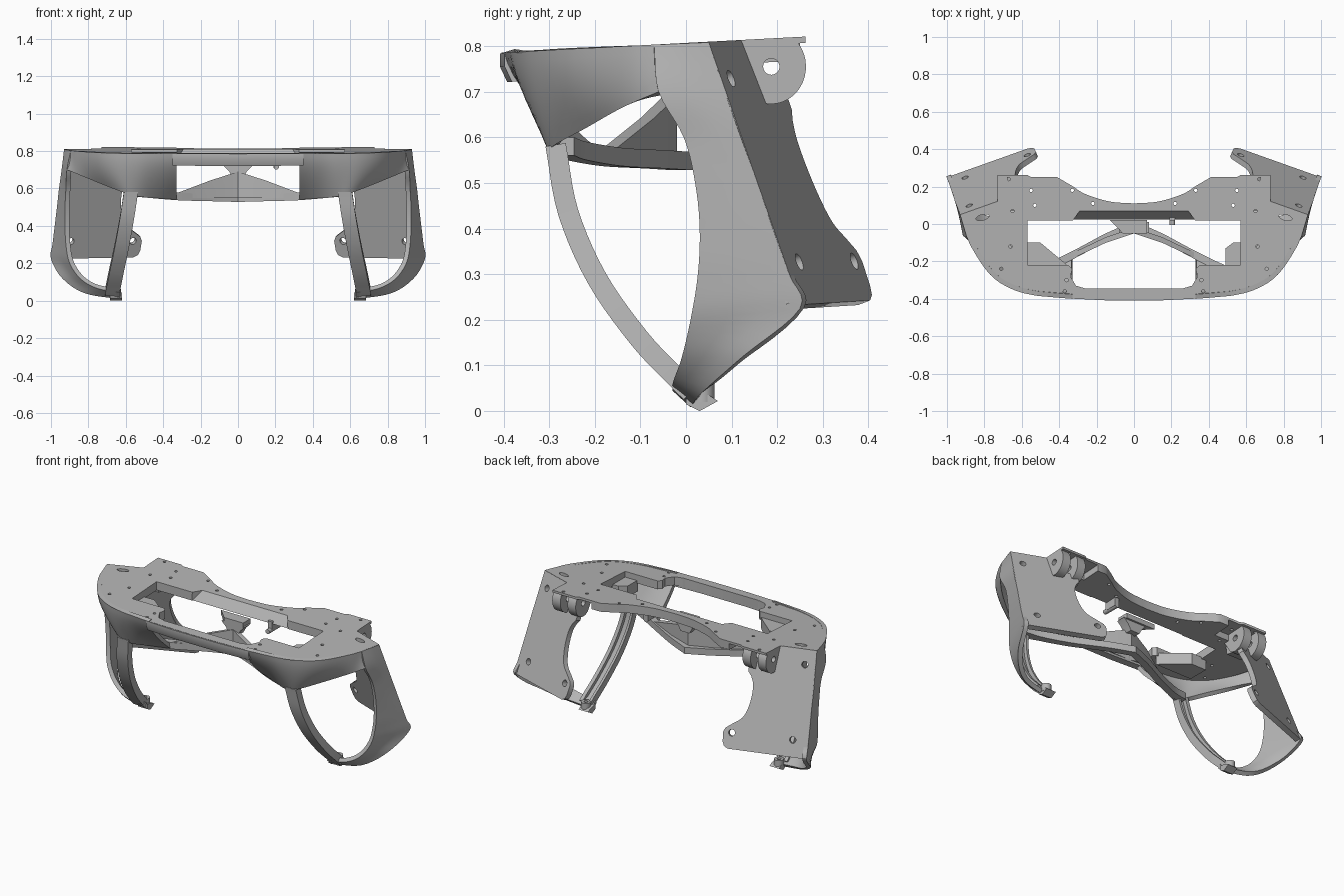
import bpy, bmesh, math
from mathutils import Vector

cube = bpy.data.objects.get("Cube")
if cube:
    bpy.data.objects.remove(cube)

grey = bpy.data.materials.new("light_grey")
grey.use_nodes = True
grey.diffuse_color = (0.46, 0.46, 0.46, 1)
grey.node_tree.nodes["Principled BSDF"].inputs["Base Color"].default_value = (0.46, 0.46, 0.46, 1)
parts = []


def smooth(pts, n=5):
    """Catmull-Rom curve through the points."""
    p = [Vector(q) for q in pts]
    p = [2 * p[0] - p[1]] + p + [2 * p[-1] - p[-2]]
    out = []
    for i in range(1, len(p) - 2):
        a, b, c, d = p[i - 1:i + 3]
        for k in range(n):
            t = k / n
            out.append(0.5 * (2 * b + (c - a) * t + (2 * a - 5 * b + 4 * c - d) * t ** 2
                              + (3 * b - a - 3 * c + d) * t ** 3))
    return out + [p[-2]]


def make(name, rows, closed=True, keep=True):
    """Loft rows of points: closed capped solid, or an open sheet."""
    bm = bmesh.new()
    vs = [[bm.verts.new(p) for p in r] for r in rows]
    n = len(rows[0])
    for a, b in zip(vs, vs[1:]):
        for i in range(n if closed else n - 1):
            j = (i + 1) % n
            bm.faces.new((a[i], a[j], b[j], b[i]))
    if closed:
        bm.faces.new(vs[0])
        bm.faces.new(vs[-1])
        bmesh.ops.recalc_face_normals(bm, faces=bm.faces)
    me = bpy.data.meshes.new(name)
    bm.to_mesh(me)
    bm.free()
    ob = bpy.data.objects.new(name, me)
    bpy.context.collection.objects.link(ob)
    me.materials.append(grey)
    if keep:
        parts.append(ob)
    return ob


def along_z(u, v, w):
    return (u, v, w)


def along_x(y, z, x):
    return (x, y, z)


def along_y(x, z, y):
    return (x, y, z)


def top(x, y, z=0.0):
    """Slightly sloping deck plane."""
    return (x, y, 0.807 + 0.053 * y + z)


def prism(name, poly, a, b, place=along_z, keep=True):
    return make(name, [[place(u, v, w) for u, v in poly] for w in (a, b)], keep=keep)


def circle(x, y, r, n=20, stretch=1.0, turn=0.0):
    c, s = math.cos(turn), math.sin(turn)
    pts = [(r * stretch * math.cos(k * math.tau / n), r * math.sin(k * math.tau / n)) for k in range(n)]
    return [(x + u * c - v * s, y + u * s + v * c) for u, v in pts]


def bake(ob):
    dg = bpy.context.evaluated_depsgraph_get()
    me = bpy.data.meshes.new_from_object(ob.evaluated_get(dg))
    ob.modifiers.clear()
    ob.data = me


def cut(ob, cutters):
    for c in cutters:
        m = ob.modifiers.new("cut", 'BOOLEAN')
        m.operation, m.solver, m.object = 'DIFFERENCE', 'EXACT', c
    bake(ob)
    for c in cutters:
        bpy.data.objects.remove(c)


def mirror(ob):
    ob.modifiers.new("mirror", 'MIRROR')
    bake(ob)


def sheet(name, rows, thick, centre):
    """Open sheet thickened inward, away from its outer side, and mirrored."""
    ob = make(name, rows, closed=False)
    me = ob.data
    if sum((f.center - Vector(centre)).dot(f.normal) * f.area for f in me.polygons) < 0:
        me.flip_normals()
    s = ob.modifiers.new("thickness", 'SOLIDIFY')
    s.thickness, s.offset = thick, -1
    mirror(ob)


def both(half):
    """Close a half outline (from front centre to rear centre) by mirroring."""
    return half + [(-x, y) for x, y in reversed(half) if abs(x) > 1e-4]


# Deck plate with its openings, chamfered slot and screw holes
rim = [tuple(p) for p in smooth([(.35, -.397), (.55, -.378), (.67, -.34), (.77, -.27), (.86, -.14),
                                 (.905, -.03), (.93, .05)], 4)]
back = [(.73, .12), (.73, .262), (.57, .262), (.55, .25)]
arc = [tuple(p) for p in smooth([(.41, .25), (.33, .203), (.26, .16), (.13, .12), (0, .11)], 4)]
outline = both([(0, -.405)] + rim + back + arc)
under = [(x * .955, y * .955) if y < .06 else (x, y) for x, y in outline]
deck = make("deck_plate", [[top(x, y, -.052) for x, y in under], [top(x, y) for x, y in outline]])
hole = [(0, -.345), (.26, -.345), (.31, -.33), (.34, -.28), (.33, -.24), (.35, -.22),
        (.57, -.22), (.57, .02), (0, .02)]
cutters = [prism("opening_cutter", both(hole), -.2, .1, top, False)]
cutters.append(make("slot_cutter", [
    [top(x, y, z) for x, y in both([(0, 0), (.34, 0), (w, d)])]
    for z, w, d in ((-.057, .33, .02), (.002, .29, .07))], keep=False))
for s in (1, -1):
    for x, y in ((.36, -.3), (.37, -.36), (.71, -.24), (.66, -.12), (.65, .07), (.55, .18),
                 (.53, .1), (.33, .18), (.22, .11), (.67, .24)):
        cutters.append(prism("screw_cutter", circle(s * x, y, .009, 12), -.1, .05, top, False))
    cutters.append(prism("slot_hole_cutter", circle(s * .81, .035, .015, 20, 2.4, -s * .25),
                         -.1, .05, top, False))
    # Hinge pocket under the rear corner
    cutters.append(prism("pocket_cutter", [(s * .47, .13), (s * .8, .13), (s * .8, .3), (s * .47, .3)],
                         -.1, -.014, top, False))
cut(deck, cutters)

# Curved cheeks sweeping down and inward from the deck edge to the chevron
tops = smooth([(.894, -.07, 0), (.86, -.14, 0), (.77, -.27, 0), (.67, -.34, 0),
               (.55, -.378, 0), (.45, -.39, 0), (.33, -.4, 0)])
lows = smooth([(.915, -.06, .7), (.83, -.14, .665), (.72, -.22, .62),
               (.61, -.295, .578), (.53, -.29, .557), (.43, -.24, .548), (.33, -.19, .54)])
cheek = []
for t, b in zip(tops, lows):
    a = Vector(top(t.x, t.y))
    mid = Vector((a.x, a.y, a.z - .075)).lerp(b, .1)
    cheek.append([a * (1 - k) ** 2 + mid * 2 * k * (1 - k) + b * k * k for k in [i / 8 for i in range(9)]])
sheet("cheek_shells", cheek, .025, (.5, .1, .75))

# Front bar above the wide mouth opening
bar = [(-.408, -.002), (-.408, -.03), (-.392, -.065), (-.35, -.065), (-.35, -.002)]
make("front_bar", [[top(x, y + (.01 if abs(x) > .2 else 0), z) for y, z in bar] for x in (-.35, -.15, .15, .35)])

# Outer posts, curling inward to the feet
front = smooth([(.894, -.07, .803), (.915, -.06, .7), (.92, -.005, .6), (.925, .02, .5), (.925, .03, .4),
                (.92, .026, .3), (.9, .01, .2), (.84, -.01, .115), (.75, -.028, .065), (.63, -.03, .045)])
rear = smooth([(.93, .05, .808), (.943, .085, .7), (.957, .12, .6), (.968, .157, .5), (.98, .19, .4),
               (.992, .226, .3), (1, .25, .225), (.94, .125, .12), (.82, .035, .04), (.63, .01, .008)])
sheet("outer_posts", [[f.lerp(r, k / 3) for k in range(4)] for f, r in zip(front, rear)],
      .025, (.6, .1, .45))

# Rear panels lying in a tilted plane
P0, U, V = Vector((.93, .05, .808)), Vector((-.45, .16, .01)), Vector((.07, .2, -.575))
N = V.cross(U).normalized()
N = N if N.y > 0 else -N


def on_panel(s, t, w):
    return P0 + U * s + V * t + N * w


edge = [tuple(p) for p in smooth([(1.01, .81), (.93, .765), (.82, .7), (.76, .6), (.73, .48), (.73, .38),
                                  (.76, .31)], 4)]
panel = prism("rear_panels", [(0, 0), (0, .98), (.02, 1), (.96, 1), (1.01, .98), (1.03, .94), (1.035, .85)]
              + edge + [(.8, .27), (.8, .2), (.5, .12), (.44, 0)], -.03, 0, on_panel)
cut(panel, [make("panel_hole_cutter", [[on_panel(s, t, w) for s, t in circle(s0, t0, .031, 20, 1.25)]
                                       for w in (-.06, .03)], keep=False)
            for s0, t0 in ((.19, .84), (.93, .85), (.13, .14))])
mirror(panel)

# Hinge lugs with a bore
lug = [(.07, .8), (.245, .816)] + [(.187 + .076 * math.cos(a), .755 + .082 * math.sin(a))
                                   for a in [math.radians(38 - 9 * k) for k in range(19)]]
for name, a, b in (("outer_hinge_lugs", .675, .73), ("inner_hinge_lugs", .57, .625)):
    ob = prism(name, lug, a, b, along_x)
    cut(ob, [prism("bore_cutter", circle(.187, .755, .018), .5, .8, along_x, False)])
    mirror(ob)
mirror(prism("hinge_webs", [(.08, .71), (.13, .70), (.15, .78), (.07, .78)], .6, .7, along_x))

# Front struts bowing down to the feet
path = smooth([(.572, -.308, .58), (.595, -.28, .43), (.622, -.215, .28), (.65, -.12, .145),
               (.668, -.035, .055), (.672, -.005, .025)])
rows = []
for i, p in enumerate(path):
    d = (path[min(i + 1, len(path) - 1)] - path[max(i - 1, 0)]).normalized()
    n = Vector((0, -d.z, d.y)).normalized() * .045
    w = Vector((.038, 0, 0))
    rows.append([p - w, p + w, p + w + n, p + w * .4 + n, p + w * .4 + n * .5, p - w * .6 + n * .5,
                 p - w * .6 + n, p - w + n])
mirror(make("front_struts", rows))

# Feet with round bosses
mirror(prism("foot_tabs", [(.0, .015), (.03, 0), (.07, .022), (.05, .035), (.0, .045)], .62, .685, along_x))
boss = prism("foot_bosses", circle(.66, .035, .028), .02, .065)
cut(boss, [prism("boss_cutter", circle(.66, .035, .012), .03, .1, keep=False)])
mirror(boss)

# Chevron under the deck: curved band, gusset walls and apex post
band = smooth([(.58, -.29, .56), (.48, -.262, .55), (.32, -.185, .537), (.15, -.095, .532), (0, -.03, .528)])
mirror(make("chevron_band", [[p, p + Vector((0, .045, 0)), p + Vector((0, .045, .04)), p + Vector((0, 0, .04))]
                             for p in band]))
mirror(make("chevron_gussets", [
    [(x, y, .55), (x, y + .03, .55), (x, y + .03, z), (x, y, z)]
    for x, y, z in ((0, -.05, .69), (.15, -.1, .642), (.34, -.19, .57))]))
make("apex_post", [[(-w, -.048, z), (w, -.048, z), (w, .01, z), (-w, .01, z)]
                   for z, w in ((.66, .03), (.695, .05), (.725, .08))])
prism("apex_plate", [(-.13, .022), (.07, .022), (.07, -.05), (-.06, -.05)], .72, .75)

# Corner brackets in the main opening and a small peg
prism("right_bracket", [(-.6, -.1), (-.5, -.1), (-.38, -.2), (-.35, -.23), (-.6, -.23)], .69, .76)
prism("left_bracket", [(.6, -.1), (.53, -.1), (.49, -.13), (.49, -.23), (.6, -.23)], .69, .76)
prism("peg", circle(.205, .715, .014), -.005, .1, along_y)
prism("peg_hanger", [(.19, .02), (.22, .02), (.22, .1), (.19, .1)], .71, .77)

bpy.ops.object.select_all(action='DESELECT')
for ob in parts:
    ob.select_set(True)
bpy.context.view_layer.objects.active = parts[0]
bpy.ops.object.shade_smooth_by_angle(angle=math.radians(32))
